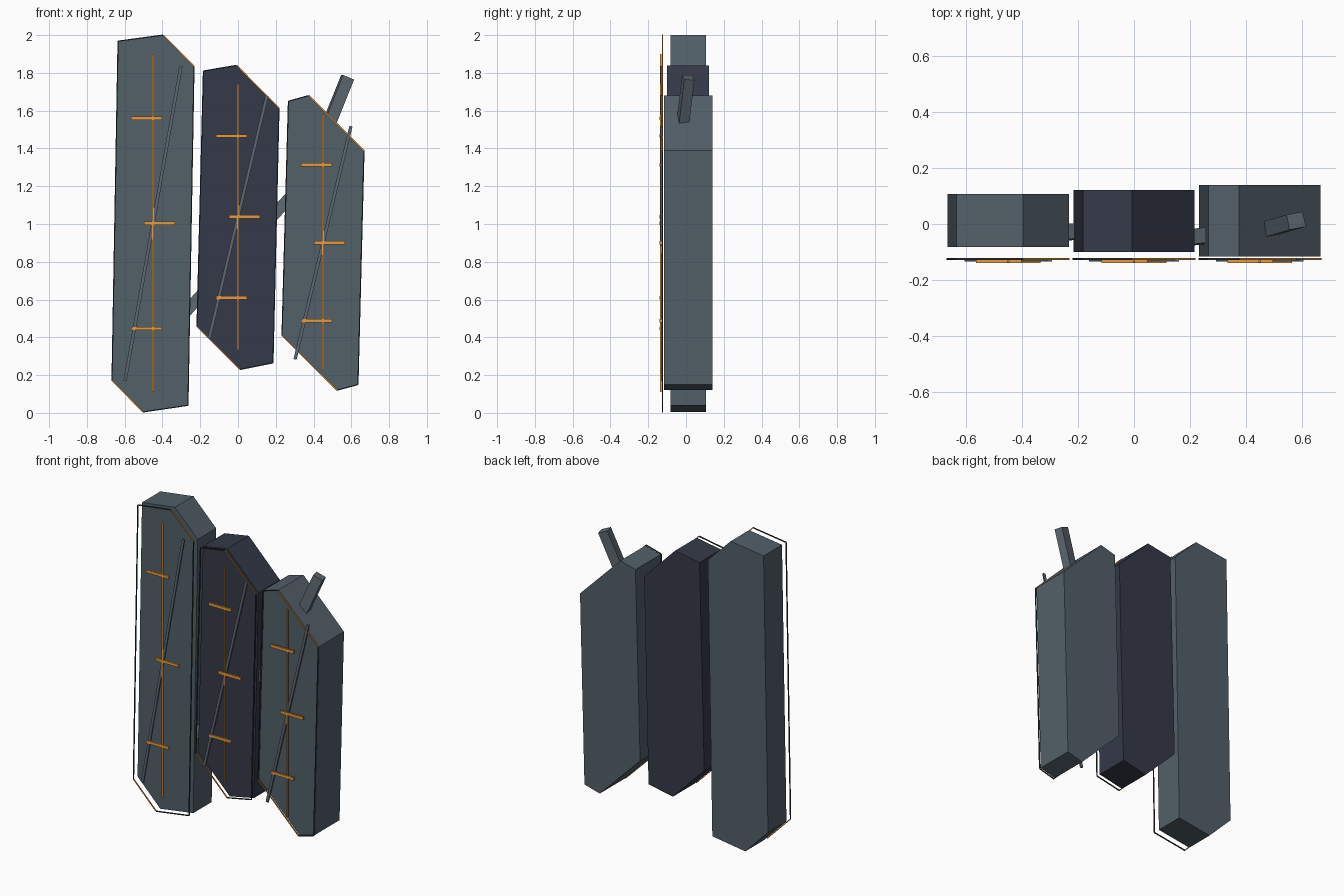
import bpy, bmesh
from mathutils import Vector, Matrix

if "Cube" in bpy.data.objects:
    bpy.data.objects.remove(bpy.data.objects["Cube"])


def material(name, r, g, b):
    m = bpy.data.materials.new(name)
    m.diffuse_color = (r, g, b, 1)
    m.use_nodes = True
    m.node_tree.nodes["Principled BSDF"].inputs["Base Color"].default_value = m.diffuse_color
    return m


STEEL = material("steel", 0.085, 0.115, 0.14)
NAVY = material("navy", 0.035, 0.042, 0.065)
STRUT = material("strut_grey", 0.11, 0.14, 0.165)
DARK = material("dark_trim", 0.03, 0.037, 0.045)
ORANGE = material("orange", 0.8, 0.33, 0.05)


def finish(bm, name, mat):
    bmesh.ops.recalc_face_normals(bm, faces=bm.faces)
    me = bpy.data.meshes.new(name)
    bm.to_mesh(me)
    bm.free()
    me.materials.append(mat)
    ob = bpy.data.objects.new(name, me)
    bpy.context.collection.objects.link(ob)
    return ob


def slab(name, outline, y0, y1, mat):
    """Extrude a front outline (x, z) from y0 back to y1."""
    bm = bmesh.new()
    face = bm.faces.new([bm.verts.new((x, y0, z)) for x, z in outline])
    ext = bmesh.ops.extrude_face_region(bm, geom=[face])
    verts = [v for v in ext["geom"] if isinstance(v, bmesh.types.BMVert)]
    bmesh.ops.translate(bm, vec=(0, y1 - y0, 0), verts=verts)
    return finish(bm, name, mat)


def beam(name, a, b, width, depth, mat, hint=(0, 1, 0)):
    """Box running from a to b, its depth axis close to hint."""
    a, b = Vector(a), Vector(b)
    z = (b - a).normalized()
    x = Vector(hint).cross(z).normalized()
    y = z.cross(x)
    rot = Matrix((x, y, z)).transposed().to_4x4()
    size = Matrix.Diagonal((width, depth, (b - a).length, 1))
    bm = bmesh.new()
    bmesh.ops.create_cube(bm, size=1, matrix=Matrix.Translation((a + b) / 2) @ rot @ size)
    return finish(bm, name, mat)


# name, outline (clockwise from top left), front y, back y, material,
# spine (x, z0, z1), bar heights, bar side of the outer bars, diagonal ends
PANELS = [
    ("left", [(-.635, 1.968), (-.397, 2.0), (-.233, 1.835), (-.265, .04), (-.503, .005), (-.667, .172)],
     -.083, .107, STEEL, (-.45, .11, 1.90), (.447, 1.003, 1.56), -1, (-.598, .17, -.302, 1.835)),
    ("middle", [(-.183, 1.81), (-.007, 1.84), (.217, 1.613), (.185, .265), (.01, .23), (-.217, .458)],
     -.10, .122, NAVY, (0, .333, 1.74), (.609, 1.038, 1.466), -1, (-.153, .394, .153, 1.68)),
    ("right", [(.267, 1.65), (.375, 1.68), (.667, 1.388), (.635, .15), (.524, .12), (.233, .41)],
     -.116, .14, STEEL, (.45, .225, 1.58), (.487, .90, 1.313), -1, (.302, .283, .598, 1.518)),
]

for name, outline, y0, y1, mat, (sx, z0, z1), bars, side, (dx0, dz0, dx1, dz1) in PANELS:
    # main slab
    slab(name + "_slab", outline, y0, y1, mat)
    # floating outline frame, orange on the long chamfers
    for i, (x, z) in enumerate(outline):
        nx, nz = outline[(i + 1) % len(outline)]
        beam(f"{name}_frame_{i}", (x, -.125, z), (nx, -.125, nz), .006, .006,
             ORANGE if i in (1, 4) else DARK)
    # diagonal rod, spine and cross bars
    beam(name + "_diagonal", (dx0, -.130, dz0), (dx1, -.130, dz1), .017, .010, STRUT)
    beam(name + "_spine", (sx, -.134, z0), (sx, -.134, z1), .008, .008, ORANGE)
    for i, z in enumerate(bars):
        cx = sx + .034 * (side if i != 1 else -side)
        beam(f"{name}_bar_{i}", (cx - .082, -.134, z), (cx + .082, -.134, z), .018, .012, ORANGE)

# struts bridging the gaps between slabs
for i, (x, y, z) in enumerate([(-.24, -.03, .575), (.228, -.045, 1.09)]):
    d = Vector((.09, .01, .1))
    c = Vector((x, y, z))
    beam(f"bridge_strut_{i}", c - d, c + d, .06, .055, STRUT)

# free strut rising from the right slab
beam("top_strut", (.455, -.025, 1.465), (.58, .012, 1.776), .064, .055, STRUT, hint=(-.2, 1, 0))
